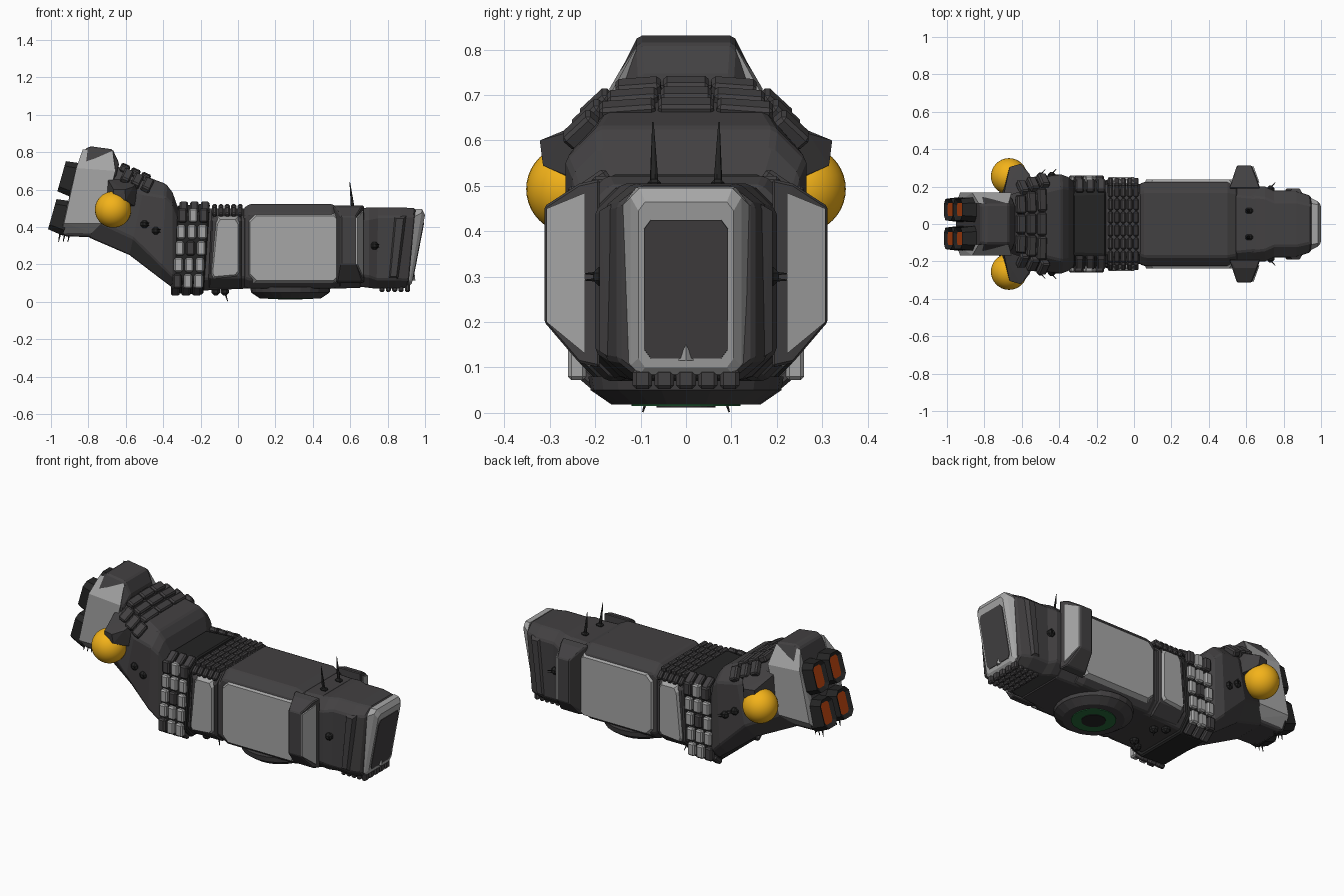
import bpy, bmesh, math
from mathutils import Vector, Matrix, Euler
from itertools import product

if "Cube" in bpy.data.objects:
    bpy.data.objects.remove(bpy.data.objects["Cube"])


def material(name, rgb):
    m = bpy.data.materials.new(name)
    m.diffuse_color = (*rgb, 1)
    m.use_nodes = True
    m.node_tree.nodes["Principled BSDF"].inputs["Base Color"].default_value = m.diffuse_color
    return m


DARK = material("dark_grey", (0.055, 0.052, 0.054))
BLACK = material("near_black", (0.018, 0.018, 0.018))
LIGHT = material("light_grey", (0.38, 0.38, 0.38))
YELLOW = material("yellow", (0.9, 0.45, 0.01))
ORANGE = material("orange", (0.5, 0.06, 0.005))
GREEN = material("green", (0.02, 0.15, 0.045))


def finish(name, bm, *mats, bevel=0):
    bmesh.ops.recalc_face_normals(bm, faces=bm.faces[:])
    me = bpy.data.meshes.new(name)
    bm.to_mesh(me)
    bm.free()
    for m in mats:
        me.materials.append(m)
    ob = bpy.data.objects.new(name, me)
    bpy.context.collection.objects.link(ob)
    if bevel:
        b = ob.modifiers.new("bevel", 'BEVEL')
        b.width, b.segments, b.limit_method = bevel, 1, 'ANGLE'
    return ob


def hulls(name, sets, mat, bevel=0):
    """One object made of a convex solid around each point set."""
    bm = bmesh.new()
    for pts in sets:
        vs = [bm.verts.new(p) for p in pts]
        r = bmesh.ops.convex_hull(bm, input=vs)
        junk = {g for g in r["geom_interior"] + r["geom_unused"] if isinstance(g, bmesh.types.BMVert)}
        bmesh.ops.delete(bm, geom=list(junk), context='VERTS')
    bmesh.ops.dissolve_limit(bm, angle_limit=0.02, verts=bm.verts[:], edges=bm.edges[:])
    return finish(name, bm, mat, bevel=bevel)


def mir(sets):
    return sets + [[(p[0], -p[1], p[2]) for p in s] for s in sets]


def loft(name, sections, mat, bevel=0.008):
    """Skin octagons; section = x,z of bottom, x,z of top, half width, y chamfer, z chamfer."""
    bm = bmesh.new()
    rings = []
    for xb, zb, xt, zt, w, c, d in sections:
        e = d / (zt - zb)
        pts = [(c - w, 0), (w - c, 0), (w, e), (w, 1 - e), (w - c, 1), (c - w, 1), (-w, 1 - e), (-w, e)]
        rings.append([bm.verts.new((xb + (xt - xb) * t, y, zb + (zt - zb) * t)) for y, t in pts])
    for a, b in zip(rings, rings[1:]):
        for i in range(8):
            bm.faces.new((a[i], a[(i + 1) % 8], b[(i + 1) % 8], b[i]))
    bm.faces.new(rings[0])
    bm.faces.new(rings[-1])
    return finish(name, bm, mat, bevel=bevel)


def brick(loc, size, rot=(0, 0, 0), c=0.008):
    """Points of a box with chamfered edges."""
    m = Matrix.Translation(loc) @ Euler(rot).to_matrix().to_4x4()
    out = []
    for s in product((-1, 1), repeat=3):
        for k in range(3):
            out.append(tuple(m @ Vector([s[i] * (size[i] / 2 - (0 if i == k else c)) for i in range(3)])))
    return out


def panel(outline, y0, y1, inset=0.015):
    """Side panel: x-z outline at y0, shrunk outline at y1."""
    cx = sum(p[0] for p in outline) / len(outline)
    cz = sum(p[1] for p in outline) / len(outline)
    f = lambda v, c: v - math.copysign(min(inset, abs(v - c)), v - c)
    return [(x, y0, z) for x, z in outline] + [(f(x, cx), y1, f(z, cz)) for x, z in outline]


def rect(x0, x1, z0, z1, c):
    return [(x0 + c, z0), (x1 - c, z0), (x1, z0 + c), (x1, z1 - c), (x1 - c, z1), (x0 + c, z1), (x0, z1 - c), (x0, z0 + c)]


def spike(a, b, r):
    a, b = Vector(a), Vector(b)
    u = (b - a).orthogonal().normalized()
    v = (b - a).normalized().cross(u)
    return [tuple(a + r * (u * math.cos(t) + v * math.sin(t))) for t in (k * math.pi / 3 for k in range(6))] + \
           [tuple(b + 0.002 * (u * math.cos(t) + v * math.sin(t))) for t in (0, 2.1, 4.2)]


# Main hull and its raised deck
loft("main_hull", [(-0.2, 0.06, -0.17, 0.5, 0.215, 0.06, 0.06), (0.03, 0.07, 0.03, 0.5, 0.215, 0.06, 0.06),
                   (0.5, 0.07, 0.5, 0.5, 0.215, 0.06, 0.06), (0.66, 0.075, 0.66, 0.5, 0.2, 0.06, 0.06)], DARK)
loft("main_frame", [(0.03, 0.08, 0.03, 0.5, 0.215, 0.05, 0.05), (0.06, 0.07, 0.06, 0.522, 0.225, 0.05, 0.05),
                    (0.5, 0.07, 0.5, 0.522, 0.225, 0.05, 0.05), (0.55, 0.08, 0.55, 0.5, 0.215, 0.05, 0.05)], DARK)
loft("mid_collar", [(-0.16, 0.07, -0.14, 0.5, 0.235, 0.07, 0.06), (0.02, 0.07, 0.02, 0.5, 0.235, 0.07, 0.06)], DARK)
hulls("main_side_panels", mir([panel(rect(0.05, 0.56, 0.1, 0.475, 0.035), 0.21, 0.237)]), LIGHT)
hulls("collar_side_panels", mir([panel([(-0.14, 0.12), (0.0, 0.13), (0.015, 0.15), (0.015, 0.43), (0, 0.455),
                                        (-0.11, 0.455), (-0.125, 0.43), (-0.15, 0.14)], 0.22, 0.25)]), LIGHT)
hulls("top_ribs", [brick((-0.125 + 0.034 * i, -0.175 + 0.07 * j, 0.505), (0.028, 0.064, 0.034))
                   for i in range(5) for j in range(6)], DARK)
hulls("shoulder_ribs", mir([brick((-0.125 + 0.034 * i, 0.222, 0.48), (0.028, 0.055, 0.03), (-0.75, 0, 0))
                            for i in range(5)]), DARK)

# Segmented neck with rows of small plates
loft("neck", [(-0.35, 0.045, -0.325, 0.515, 0.235, 0.075, 0.075), (-0.185, 0.04, -0.15, 0.525, 0.24, 0.075, 0.075)], BLACK)
lit, unlit = [], []
for c in range(3):
    for r in range(5):
        b = brick((-0.325 + 0.057 * c + 0.007 * r, 0.24, 0.11 + 0.088 * r), (0.046, 0.04, 0.076))
        (unlit if (c + 2 * r) % 5 == 0 or (c == 0 and r == 4) else lit).append(b)
    unlit.append(brick((-0.29 + 0.057 * c, 0.205, 0.505), (0.046, 0.08, 0.03), (-0.6, 0, 0)))
    unlit.append(brick((-0.335 + 0.057 * c, 0.2, 0.065), (0.046, 0.08, 0.03), (0.7, 0, 0)))
hulls("neck_light_plates", mir(lit), LIGHT)
hulls("neck_dark_plates", mir(unlit), DARK)

# Side fins with light leading faces
hulls("side_fins", mir([[(x, 0.19, z) for x in (0.51, 0.675) for z in (0.1, 0.515)] +
                        [(x, 0.235, z) for x in (0.535, 0.66) for z in (0.11, 0.505)] +
                        [(x, 0.312, z) for x in (0.55, 0.63) for z in (0.2, 0.455)]]), DARK, 0.005)
hulls("fin_light_faces", mir([[(x, 0.222, z) for x in (0.6, 0.671) for z in (0.13, 0.485)] +
                              [(x, 0.307, z) for x in (0.595, 0.64) for z in (0.2, 0.45)]]), LIGHT)

# Nose
loft("nose", [(0.62, 0.085, 0.62, 0.495, 0.2, 0.05, 0.06), (0.7, 0.075, 0.7, 0.505, 0.2, 0.06, 0.06),
              (0.74, 0.07, 0.75, 0.505, 0.178, 0.06, 0.05), (0.84, 0.07, 0.87, 0.505, 0.178, 0.06, 0.05),
              (0.91, 0.075, 0.95, 0.5, 0.15, 0.05, 0.04)], DARK)
loft("nose_frame", [(0.89, 0.085, 0.95, 0.497, 0.14, 0.03, 0.04), (0.915, 0.085, 0.985, 0.495, 0.122, 0.02, 0.02),
                    (0.93, 0.1, 1.0, 0.465, 0.105, 0.015, 0.02)], LIGHT, 0)
loft("nose_face", [(0.92, 0.12, 0.98, 0.425, 0.095, 0.015, 0.02), (0.937, 0.12, 0.996, 0.425, 0.092, 0.015, 0.02)], DARK, 0)
hulls("nose_notch", [[(0.93, y, 0.115) for y in (-0.02, 0.02)] + [(0.948, 0, 0.115), (0.945, 0, 0.15)]], LIGHT)
hulls("nose_side_plates", mir([panel([(0.8, 0.12), (0.86, 0.12), (0.9, 0.46), (0.83, 0.46)], 0.165, 0.19)]), DARK)
hulls("chin_ribs", [brick((0.77 + 0.034 * i, -0.096 + 0.048 * j, 0.075), (0.028, 0.043, 0.045))
                    for i in range(5) for j in range(5)], DARK)

# Rear body rising towards the engines
loft("rear_body", [(-0.32, 0.06, -0.32, 0.5, 0.225, 0.06, 0.06), (-0.35, 0.075, -0.35, 0.585, 0.25, 0.06, 0.06),
                   (-0.41, 0.12, -0.385, 0.63, 0.265, 0.07, 0.07), (-0.58, 0.25, -0.49, 0.67, 0.25, 0.08, 0.09),
                   (-0.8, 0.345, -0.65, 0.725, 0.15, 0.05, 0.09)], DARK)
plates = []
for i in range(3):
    x, z = -0.605 + 0.055 * i, 0.717 - 0.024 * i
    w = 0.1 + 0.012 * i
    plates.append(brick((x, 0, z), (0.05, w, 0.04), (0, 0.45, 0)))
    for s in (-1, 1):
        plates.append(brick((x, s * (w + 0.005), z - 0.004), (0.05, w, 0.04), (-s * 0.08, 0.45, 0)))
        plates.append(brick((x + 0.01, s * (w * 1.5 + 0.045), z - 0.045), (0.05, 0.085, 0.04), (-s * 0.8, 0.45, 0)))
hulls("rear_deck_plates", plates, DARK)

# Engine block, light side armour and four glowing nozzles
loft("engine_block", [(-0.955, 0.37, -0.82, 0.815, 0.145, 0.045, 0.09), (-0.92, 0.35, -0.79, 0.832, 0.15, 0.045, 0.09),
                      (-0.76, 0.345, -0.67, 0.815, 0.15, 0.045, 0.09), (-0.72, 0.4, -0.635, 0.74, 0.14, 0.04, 0.06)], DARK)
hulls("engine_side_armour", mir([
    [(x, 0.11, z) for x, z in ((-0.95, 0.365), (-0.83, 0.815), (-0.67, 0.805), (-0.74, 0.36))] +
    [(x, 0.168, z) for x, z in ((-0.93, 0.42), (-0.865, 0.715), (-0.655, 0.70), (-0.73, 0.42))]]), LIGHT)
for row, (x, z) in enumerate(((-0.952, 0.457), (-0.902, 0.66))):
    for s in (-1, 1):
        bm = bmesh.new()
        bmesh.ops.create_cube(bm, size=1)
        bmesh.ops.scale(bm, vec=(0.085, 0.135, 0.19), verts=bm.verts[:])
        bmesh.ops.bevel(bm, geom=[e for e in bm.edges if abs(e.verts[0].co.x - e.verts[1].co.x) > 0.01],
                        offset=0.03, segments=1, affect='EDGES')
        back = min(bm.faces, key=lambda f: f.calc_center_median().x)
        for v in back.verts:
            v.co.y *= 0.85
            v.co.z *= 0.88
        bmesh.ops.inset_region(bm, faces=[back], thickness=0.024)
        for v in back.verts:
            v.co.x += 0.014
        back.material_index = 1
        bm.transform(Matrix.Translation((x, s * 0.077, z)) @ Matrix.Rotation(0.275, 4, 'Y'))
        finish(f"nozzle_{row}_{'left' if s > 0 else 'right'}", bm, BLACK, ORANGE)

# Yellow spheres held by angular brackets
for s in (-1, 1):
    bm = bmesh.new()
    bmesh.ops.create_uvsphere(bm, u_segments=32, v_segments=20, radius=0.097)
    for f in bm.faces:
        f.smooth = True
    bm.transform(Matrix.Translation((-0.668, s * 0.255, 0.493)))
    finish("sphere_left" if s > 0 else "sphere_right", bm, YELLOW)
hulls("sphere_brackets", mir([
    [(-0.70, 0.14, 0.66), (-0.53, 0.2, 0.65), (-0.65, 0.25, 0.625), (-0.56, 0.27, 0.615), (-0.665, 0.305, 0.6),
     (-0.605, 0.322, 0.6), (-0.665, 0.3, 0.545), (-0.6, 0.315, 0.545), (-0.71, 0.15, 0.5), (-0.53, 0.2, 0.5),
     (-0.57, 0.26, 0.52)],
    brick((-0.66, 0.19, 0.49), (0.08, 0.14, 0.08))]), DARK)

# Belly disc with green ring
def disc(name, z0, r0, z1, r1, mat, n=24):
    ring = lambda r, z: [(0.28 + r * math.cos(k * 2 * math.pi / n), r * math.sin(k * 2 * math.pi / n), z) for k in range(n)]
    return hulls(name, [ring(r0, z0) + ring(r1, z1)], mat)


disc("belly_disc", 0.08, 0.215, 0.05, 0.21, DARK)
disc("belly_disc_rim", 0.05, 0.21, 0.019, 0.165, DARK)
disc("green_ring", 0.04, 0.12, 0.015, 0.12, GREEN)
disc("ring_centre", 0.04, 0.065, 0.012, 0.065, BLACK)

# Small turrets, barrels and antennas
guns = []
for x, y, z in ((-0.5, 0.255, 0.415), (-0.44, 0.258, 0.38), (0.73, 0.185, 0.3)):
    guns.append(brick((x, y, z), (0.042, 0.04, 0.042), c=0.013))
    for dz in (-0.007, 0.007):
        guns.append(spike((x, y + 0.01, z + dz), (x + 0.025, y + 0.036, z + dz), 0.004))
for x, y in ((-0.07, 0.08), (-0.12, 0.12)):
    guns.append(brick((x, y, 0.055), (0.045, 0.045, 0.04), c=0.013))
guns.append(spike((-0.07, 0.08, 0.05), (-0.055, 0.095, 0.002), 0.006))
guns += [spike((-0.95 + 0.025 * i, 0.08, 0.37), (-0.96 + 0.025 * i, 0.08, 0.32), 0.006) for i in range(3)]
hulls("small_turrets", mir(guns), BLACK)
hulls("antennas", mir([spike((0.615, 0.07, 0.49), (0.598, 0.073, 0.64), 0.011),
                       brick((0.615, 0.07, 0.505), (0.04, 0.03, 0.02))]), BLACK)
